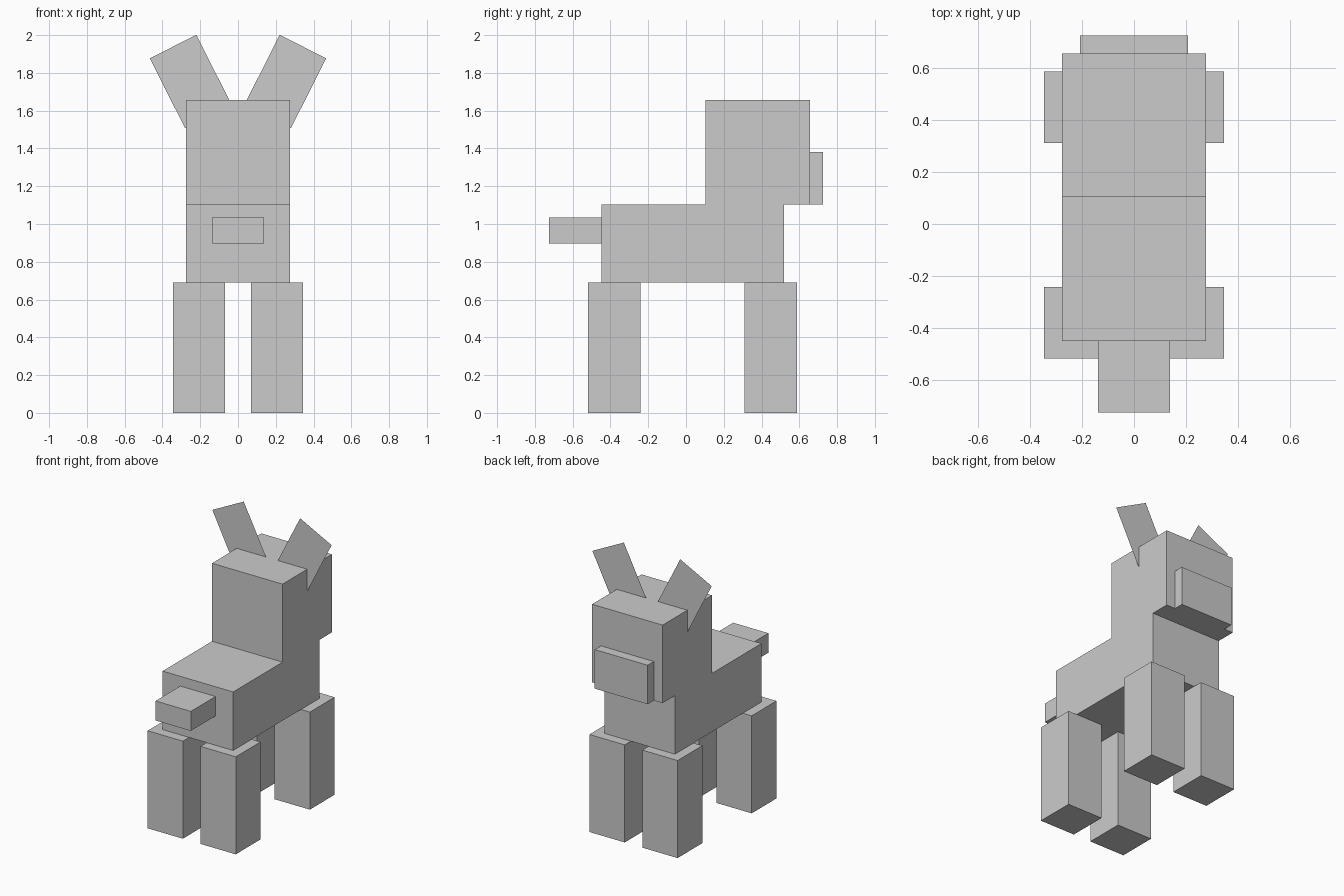
import bpy
from math import radians, sin, cos

if "Cube" in bpy.data.objects:
    bpy.data.objects.remove(bpy.data.objects["Cube"])

U = 0.069  # one block unit


def box(name, x, y, z):
    """Box from (min, max) ranges given in block units."""
    bpy.ops.mesh.primitive_cube_add(size=1)
    ob = bpy.context.object
    ob.name = name
    ob.location = [U * (a + b) / 2 for a, b in (x, y, z)]
    ob.scale = [U * (b - a) for a, b in (x, y, z)]
    bpy.ops.object.transform_apply(location=True, rotation=True, scale=True)
    return ob


# Trunk, head, muzzle and tail
box("body", (-4, 4), (-6.5, 7.5), (10, 16))
box("head", (-4, 4), (1.5, 9.5), (16, 24))
box("muzzle", (-3, 3), (9.5, 10.5), (16, 20))
box("tail", (-2, 2), (-10.5, -6.5), (13, 15))

for side, s in (("left", -1), ("right", 1)):
    xs = tuple(sorted((s * 1, s * 5)))
    # Legs
    box(f"tail_end_leg_{side}", xs, (-7.5, -3.5), (0, 10))
    box(f"head_end_leg_{side}", xs, (4.5, 8.5), (0, 10))

    # Paper-thin ear, splayed outward across the middle of the head
    tilt = radians(26.8)
    w, h = 4 * U, 6 * U
    bx, bz = 0.467, 1.877  # outer top corner
    cx = bx - w / 2 * cos(tilt) - h / 2 * sin(tilt)
    cz = bz + w / 2 * sin(tilt) - h / 2 * cos(tilt)
    bpy.ops.mesh.primitive_plane_add(size=1)
    ear = bpy.context.object
    ear.name = f"ear_{side}"
    ear.scale = (w, h, 1)
    ear.rotation_euler = (radians(90), s * tilt, 0)
    ear.location = (s * cx, 5.5 * U, cz)
    bpy.ops.object.transform_apply(location=True, rotation=True, scale=True)
